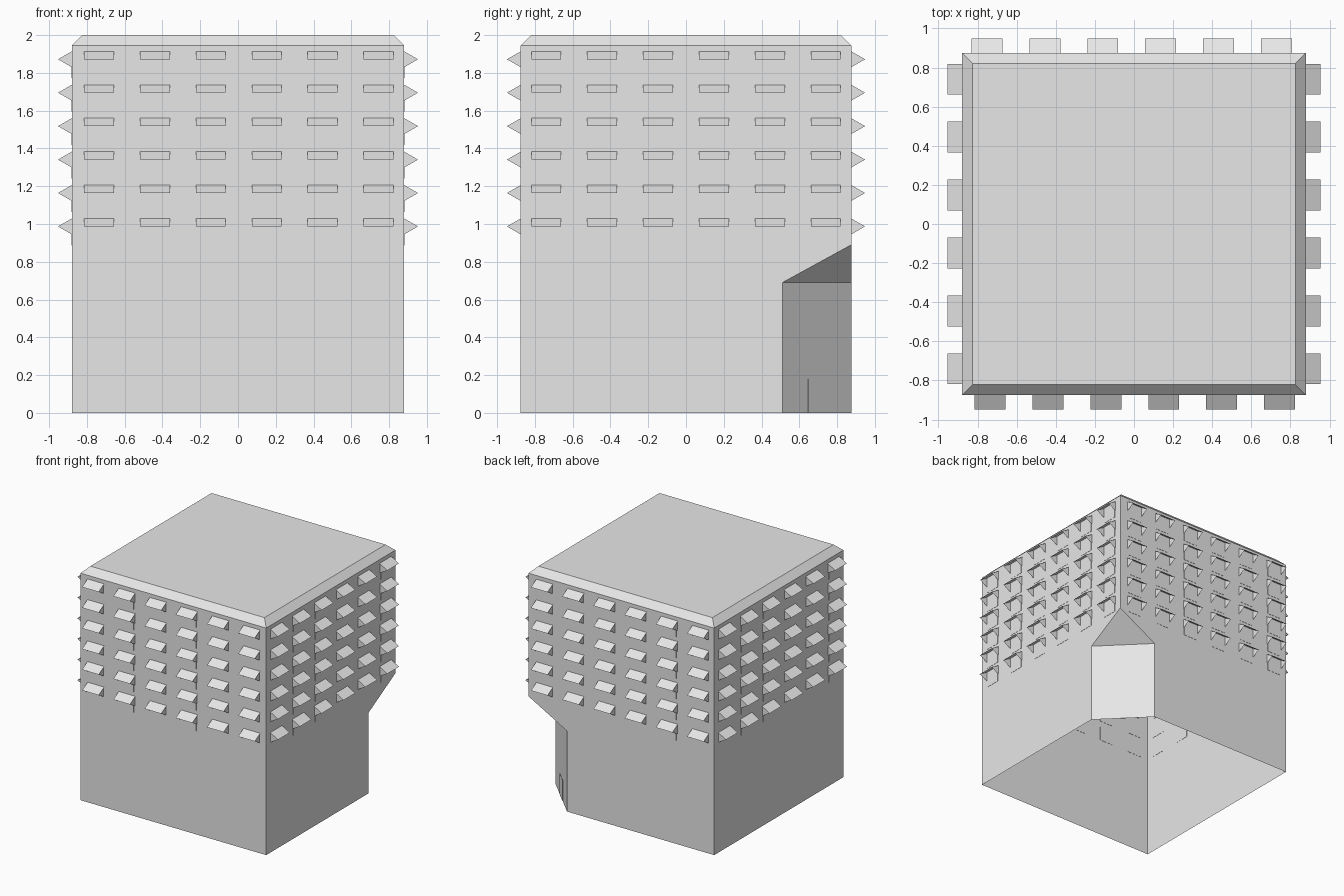
import bpy
import bmesh
from math import pi
from mathutils import Matrix, Vector

cube = bpy.data.objects.get("Cube")
if cube:
    bpy.data.objects.remove(cube, do_unlink=True)

gray = bpy.data.materials.new("light_gray")
gray.use_nodes = True
gray.diffuse_color = (0.8, 0.8, 0.8, 1)
gray.node_tree.nodes["Principled BSDF"].inputs["Base Color"].default_value = (0.8, 0.8, 0.8, 1)

HX, HY = 0.88, 0.875            # half sizes of the building
WALL_TOP, ROOF_TOP, INSET = 1.946, 2.0, 0.055
CUT, CUT_TOP, CUT_TIP = 0.365, 0.69, 0.89
COUNT, ROWS = 6, 6
STEP_X, STEP_Z, TOP_ROW = 0.296, 0.177, 1.914


def make_object(name, bm):
    mesh = bpy.data.meshes.new(name)
    bm.to_mesh(mesh)
    bm.free()
    mesh.materials.append(gray)
    obj = bpy.data.objects.new(name, mesh)
    bpy.context.collection.objects.link(obj)
    return obj


def add_face(bm, points):
    return bm.faces.new([bm.verts.new(p) for p in points])


def add_plate(bm, width, bottom, top, depth, centre=0):
    """Thin upright box whose front faces -y."""
    place = (Matrix.Translation((centre, 0, (bottom + top) / 2))
             @ Matrix.Diagonal((width, depth, top - bottom, 1)))
    bmesh.ops.create_cube(bm, size=1, matrix=place)


# Building shell: open below, sloped roof rim, cut-off back left corner
bm = bmesh.new()
corners = [(-1, -1), (1, -1), (1, 1), (-1, 1)]
base = [Vector((x * HX, y * HY, 0)) for x, y in corners]
eave = [p + Vector((0, 0, WALL_TOP)) for p in base]
roof = [Vector((x * (HX - INSET), y * (HY - INSET), ROOF_TOP)) for x, y in corners]
up = Vector((0, 0, CUT_TOP))
tip = Vector((HX, HY, CUT_TIP))
side_foot = Vector((HX, HY - CUT, 0))
back_foot = Vector((HX - CUT, HY, 0))
add_face(bm, [base[0], base[1], eave[1], eave[0]])
add_face(bm, [base[3], base[0], eave[0], eave[3]])
add_face(bm, [base[1], side_foot, side_foot + up, tip, eave[2], eave[1]])
add_face(bm, [back_foot, base[3], eave[3], eave[2], tip, back_foot + up])
add_face(bm, [side_foot, back_foot, back_foot + up, side_foot + up])
add_face(bm, [side_foot + up, back_foot + up, tip])
for i in range(4):
    j = (i + 1) % 4
    add_face(bm, [eave[i], eave[j], roof[j], roof[i]])
add_face(bm, roof)
bmesh.ops.remove_doubles(bm, verts=bm.verts, dist=0.0001)
make_object("building_shell", bm)


def add_awning(bm, x, z):
    """Sloped sheet with a triangular cheek at each end, open below."""
    w, out, drop = 0.079, 0.073, 0.042
    add_face(bm, [(x - w, 0, z), (x - w, -out, z - drop),
                  (x + w, -out, z - drop), (x + w, 0, z)])
    for s in (-1, 1):
        cx = x + s * (w - 0.005)
        add_face(bm, [(cx, 0, z), (cx, -out, z - drop), (cx, 0, z - 2 * drop)][::s])


# Window grid and awnings on each of the four walls
walls = [("front", 0, HY, 0.004), ("left", pi / 2, HX, 0),
         ("back", pi, HY, 0.012), ("right", -pi / 2, HX, 0)]
for name, angle, distance, shift in walls:
    awnings, windows = bmesh.new(), bmesh.new()
    for row in range(ROWS):
        z = TOP_ROW - row * STEP_Z
        for col in range(COUNT):
            x = (col - (COUNT - 1) / 2) * STEP_X + shift
            add_awning(awnings, x, z)
            add_plate(windows, 0.13, z - 0.142, z - 0.02, 0.004, x)
    place = Matrix.Rotation(angle, 4, "Z") @ Matrix.Translation((0, -distance, 0))
    make_object(name + "_awnings", awnings).matrix_world = place
    make_object(name + "_windows", windows).matrix_world = place

# Small door on the cut corner
bm = bmesh.new()
add_plate(bm, 0.13, 0, 0.18, 0.004)
door = make_object("corner_door", bm)
middle = (side_foot + back_foot) / 2
door.matrix_world = Matrix.Translation(middle) @ Matrix.Rotation(pi * 0.75, 4, "Z")
